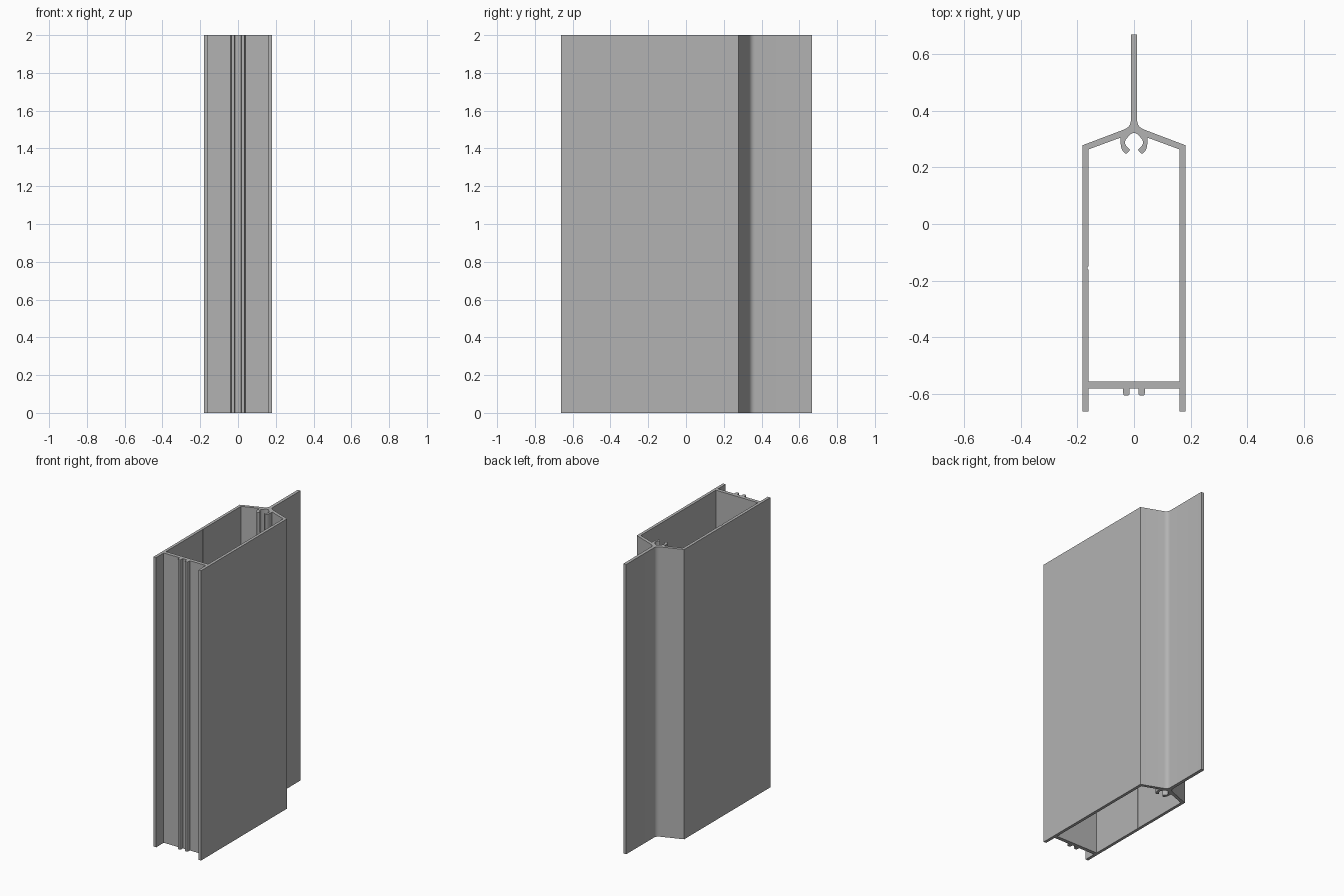
import bpy
import bmesh
import math
from mathutils import Vector

cube = bpy.data.objects.get("Cube")
if cube:
    bpy.data.objects.remove(cube, do_unlink=True)

LENGTH = 2.0


def bend(a, b, c, steps=6):
    """Rounded corner from a to c, pulled towards b."""
    a, b, c = Vector(a), Vector(b), Vector(c)
    pts = []
    for i in range(steps + 1):
        t = i / steps
        p = a * (1 - t) ** 2 + b * 2 * t * (1 - t) + c * t * t
        pts.append((p.x, p.y))
    return pts


def mirrored(half):
    """Close a right-hand half outline with its mirror image."""
    return half + [(-x, y) for x, y in reversed(half) if abs(x) > 1e-6]


# Outer half outline: back fin, fillet, sloped shoulder, side wall, front ribs
outer_half = [(0.011, 0.668)]
outer_half += bend((0.011, 0.365), (0.012, 0.342), (0.036, 0.333))
outer_half += [(0.181, 0.278), (0.181, -0.662), (0.161, -0.662), (0.161, -0.58),
               (0.039, -0.58)]
outer_half += bend((0.038, -0.598), (0.037, -0.605), (0.033, -0.605), 3)
outer_half += bend((0.021, -0.605), (0.017, -0.605), (0.016, -0.598), 3)
outer_half += [(0.015, -0.58)]

# Inner half outline: chamber wall, shoulder, curved screw claw, roof peak
inner_half = [(0.161, -0.555), (0.161, 0.263), (0.047, 0.305)]
inner_half += bend((0.047, 0.283), (0.046, 0.262), (0.032, 0.249))
inner_half += bend((0.032, 0.249), (0.024, 0.245), (0.014, 0.262), 4)[1:]
inner_half += bend((0.014, 0.262), (0.043, 0.285), (0.025, 0.303))[1:]
inner_half += bend((0.012, 0.317), (0.006, 0.321), (0, 0.321), 3)

# Tiny step in the chamber's right wall
inner = mirrored(inner_half)
inner[-1:] = [(-0.161, -0.555), (-0.161, -0.15), (-0.163, -0.15)]
inner = inner[:-3] + [(-0.161, -0.15), (-0.164, -0.152), (-0.164, -0.158),
                      (-0.161, -0.16), (-0.161, -0.555)]

# Fill the hollow section and extrude it upwards
bm = bmesh.new()
edges = []
for loop in (mirrored(outer_half), inner):
    verts = [bm.verts.new((x, y, 0)) for x, y in loop]
    for i, v in enumerate(verts):
        edges.append(bm.edges.new((v, verts[(i + 1) % len(verts)])))
bmesh.ops.triangle_fill(bm, use_beauty=True, edges=edges)
result = bmesh.ops.extrude_face_region(bm, geom=bm.faces[:], use_keep_orig=True)
top = [g for g in result["geom"] if isinstance(g, bmesh.types.BMVert)]
bmesh.ops.translate(bm, verts=top, vec=(0, 0, LENGTH))
bmesh.ops.recalc_face_normals(bm, faces=bm.faces[:])

mesh = bpy.data.meshes.new("extruded_profile")
bm.to_mesh(mesh)
bm.free()
profile = bpy.data.objects.new("extruded_profile", mesh)
bpy.context.collection.objects.link(profile)

# Plain grey metal
grey = bpy.data.materials.new("light_grey")
grey.use_nodes = True
colour = (0.45, 0.45, 0.45, 1)
grey.diffuse_color = colour
grey.node_tree.nodes["Principled BSDF"].inputs["Base Color"].default_value = colour
mesh.materials.append(grey)

# Smooth the curved parts, keep corners crisp
bpy.ops.object.select_all(action="DESELECT")
profile.select_set(True)
bpy.context.view_layer.objects.active = profile
bpy.ops.object.shade_smooth_by_angle(angle=math.radians(30))
